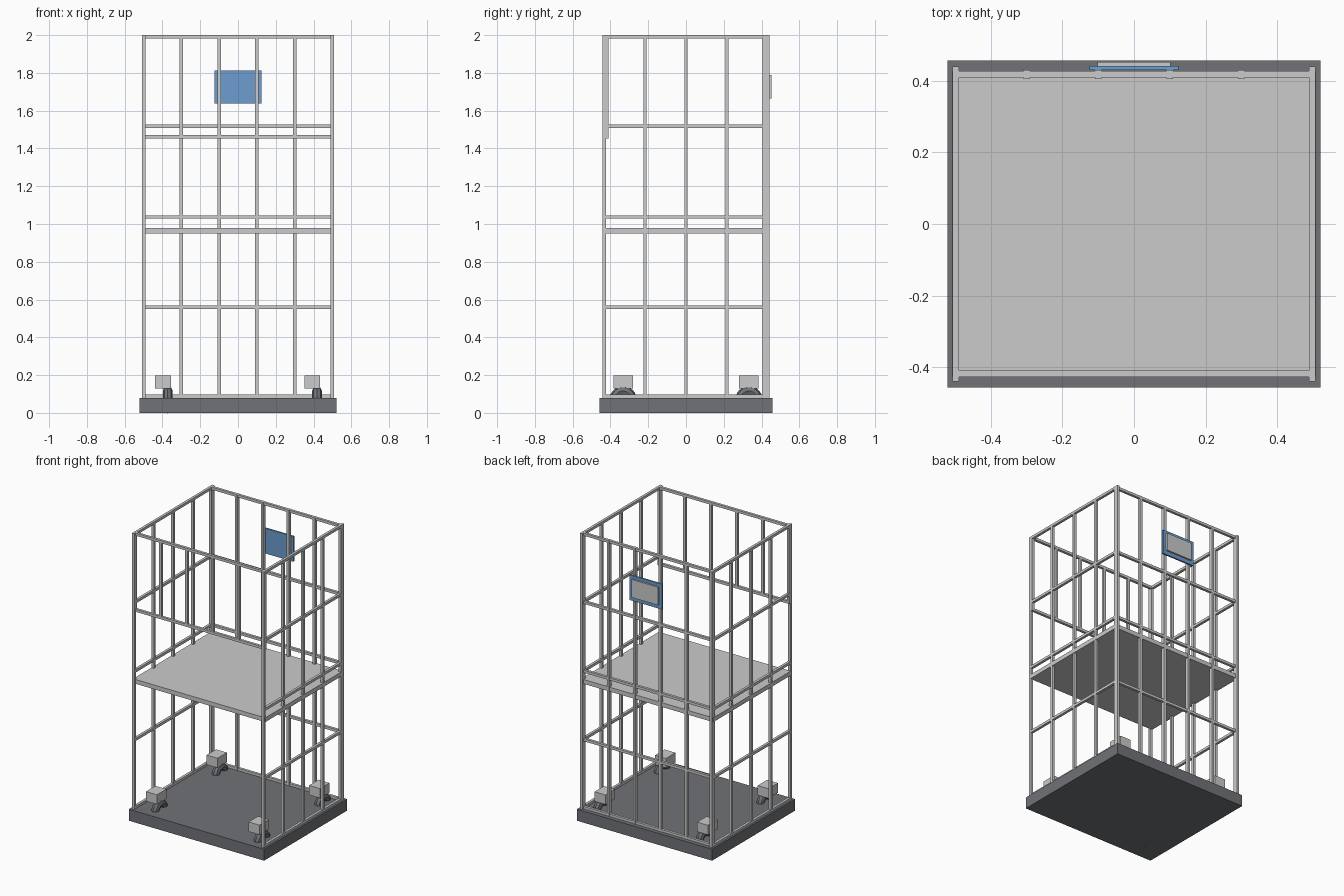
import bpy, math

if "Cube" in bpy.data.objects:
    bpy.data.objects.remove(bpy.data.objects["Cube"])


def material(name, color):
    m = bpy.data.materials.new(name)
    m.diffuse_color = (*color, 1)
    m.use_nodes = True
    m.node_tree.nodes["Principled BSDF"].inputs["Base Color"].default_value = m.diffuse_color
    return m


DARK = material("dark_grey", (0.16, 0.17, 0.185))
BLUE = material("blue", (0.15, 0.34, 0.62))


def box(name, x, y, z, mat=None):
    """Box from (min, max) pairs per axis."""
    bpy.ops.mesh.primitive_cube_add(size=1)
    o = bpy.context.object
    o.name = name
    for v in o.data.vertices:
        v.co = [(a + b) / 2 + c * (b - a) for (a, b), c in zip((x, y, z), v.co)]
    if mat:
        o.data.materials.append(mat)
    return o


def around(c, half):
    return (c - half, c + half)


T = 0.009                                # half thickness of a bar
XS, YP, YB = 0.499, 0.432, 0.419         # side plane, post and panel offsets
RAILS = (0.088, 0.56, 1.037, 1.517, 1.991)
BARS_X = (-XS, -0.3, -0.1, 0.1, 0.3, XS)

# Base platform and middle shelf
box("base", (-0.521, 0.521), (-0.457, 0.457), (0, 0.08), DARK)
box("shelf", (-0.509, 0.509), (-0.427, 0.427), (0.95, 0.98))

# Side panels with corner posts
for side, sx in (("left", -1), ("right", 1)):
    x = around(sx * XS, T)
    for y in (-YP, YP):
        box(side + "_corner_post", x, around(y, T), (0.08, 2))
    for y in (-0.217, 0, 0.217):
        box(side + "_bar", x, around(y, T), (0.08, 2))
    for z in RAILS:
        box(side + "_rail", x, (-YP, YP), around(z, T))

# Back panel, full height
for x in BARS_X:
    box("back_bar", around(x, T), (0.406, 0.43), (0.08, 2))
for z in RAILS:
    box("back_rail", (-XS, XS), around(YB, T), around(z, T))

# Front panel, upper part only
for x in BARS_X:
    box("front_bar", around(x, T), around(-YB, T), (1.452, 2))
for z in (1.461, 1.991):
    box("front_rail", (-XS, XS), around(-YB, T), around(z, T))

# Sign on the back
box("sign_board", (-0.125, 0.125), (0.43, 0.442), (1.637, 1.812), BLUE)
box("sign_plate", (-0.102, 0.102), (0.442, 0.453), (1.665, 1.79))

# Casters: bracket block over a wheel
for x in (-0.397, 0.393):
    for y in (-0.333, 0.333):
        box("caster_block", around(x, 0.042), around(y, 0.052), (0.13, 0.197))
        bpy.ops.mesh.primitive_torus_add(
            location=(x + 0.025, y, 0.07), rotation=(0, math.pi / 2, 0),
            major_segments=24, minor_segments=8, major_radius=0.046, minor_radius=0.026)
        wheel = bpy.context.object
        wheel.name = "caster_wheel"
        wheel.data.materials.append(DARK)
